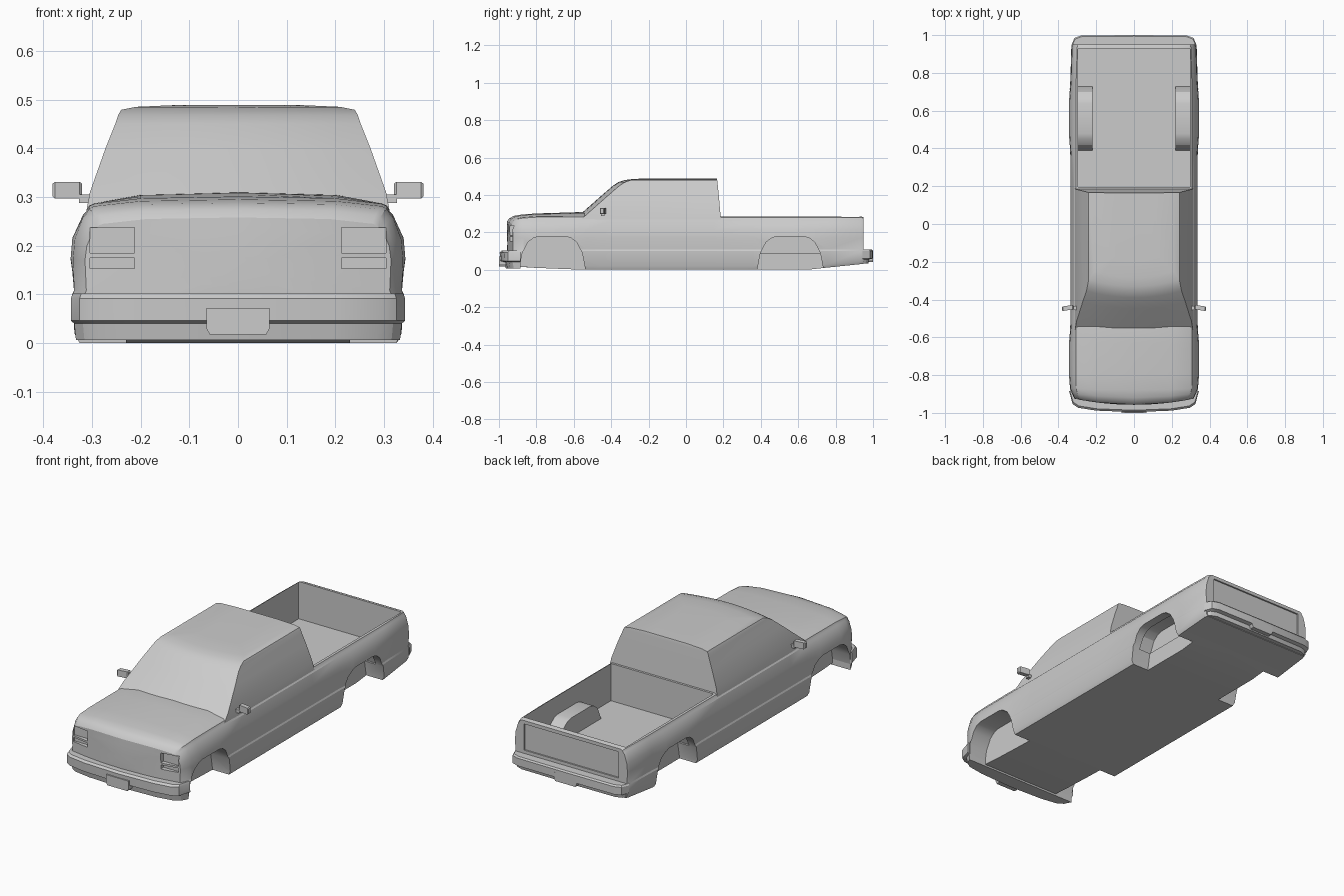
import bpy, bmesh, math

if "Cube" in bpy.data.objects:
    bpy.data.objects.remove(bpy.data.objects["Cube"])

def make(name, rings, caps=True):
    """Loft closed rings of 3D points into a solid."""
    bm = bmesh.new()
    vs = [[bm.verts.new(p) for p in r] for r in rings]
    n = len(vs[0])
    for a, b in zip(vs, vs[1:]):
        for i in range(n):
            j = (i + 1) % n
            bm.faces.new((a[i], a[j], b[j], b[i]))
    if caps:
        bm.faces.new(vs[0])
        bm.faces.new(vs[-1])
    bmesh.ops.recalc_face_normals(bm, faces=bm.faces)
    me = bpy.data.meshes.new(name)
    bm.to_mesh(me)
    bm.free()
    ob = bpy.data.objects.new(name, me)
    bpy.context.collection.objects.link(ob)
    return ob

def box(name, x0, x1, y0, y1, z0, z1):
    return make(name, [[(x0, y0, z), (x1, y0, z), (x1, y1, z), (x0, y1, z)] for z in (z0, z1)])

def prism(name, yz, x0, x1):
    return make(name, [[(x, y, z) for y, z in yz] for x in (x0, x1)])

def cut(ob, cutters):
    bpy.context.view_layer.objects.active = ob
    for c in cutters:
        c.hide_render = True
        m = ob.modifiers.new("cut", 'BOOLEAN')
        m.operation, m.solver, m.object = 'DIFFERENCE', 'EXACT', c
        bpy.ops.object.modifier_apply(modifier=m.name)

def smooth(ob, deg=28):
    bpy.ops.object.select_all(action='DESELECT')
    ob.select_set(True)
    bpy.context.view_layer.objects.active = ob
    bpy.ops.object.shade_smooth_by_angle(angle=math.radians(deg))

# Body: half cross-section, lofted along y
PROF = [(0, 0), (.325, 0), (.334, .02), (.337, .1), (.333, .108), (.336, .17), (.332, .215),
        (.318, .262), (.312, .268), (.306, .28), (.295, .285), (.2, .285), (0, .285)]

def section(y, zb, zt, zc, w=1, bow=0, flare=0, s=1):
    half = []
    for i, (x, z) in enumerate(PROF):
        if .02 <= z <= .215:
            x += flare
        if z <= .1:
            z = zb + z * (.1 - zb) / .1
        elif z > .17:
            z = .17 + (z - .17) * (zt - .17) / .115
        z += (zc - zt) * {11: .75, 12: 1}.get(i, 0)
        x *= w * s
        z = .15 + s * (z - .15)
        half.append((x, y + bow * (x / .33) ** 2, z))
    return half + [(-x, y, z) for x, y, z in half[-2:0:-1]]

nose = [section(-.957, .02, .245, .258, .935, .035, 0, s) for s in (.25, .5, .75, 1)]
stations = [  # y, bottom, side top, centre top, width, bow, flare
    (-.945, .02, .262, .275, .955, .033, 0), (-.92, .018, .275, .288, .98, .025, 0),
    (-.88, .015, .281, .295, 1, .01, .003), (-.8, .01, .286, .301, 1, 0, .008),
    (-.63, .003, .287, .306, 1, 0, .008), (-.53, 0, .287, .31, 1, 0, 0),
    (-.4, 0, .285, .29, 1, 0, 0), (.15, 0, .285, .285, 1, 0, 0),
    (.36, 0, .285, .285, 1, 0, 0), (.47, 0, .285, .285, 1, 0, .008),
    (.65, 0, .285, .285, 1, 0, .008), (.76, .012, .285, .285, 1, 0, 0),
    (.935, .03, .285, .285, .985, 0, 0), (.95, .031, .28, .28, .97, 0, 0)]
body = make("body", nose + [section(*s) for s in stations])

# Wheel well, bed, lamp and tailgate cutters
def arch(c, grow=0, low=-.1):
    pts = [(-.177, low), (-.175, .01), (-.16, .09), (-.13, .147), (-.1, .17), (-.07, .178)]
    pts = [(y - grow, z + (grow if z > .1 else 0)) for y, z in pts]
    return [(c + y, z) for y, z in pts] + [(c - y, z) for y, z in pts[::-1]]

wells, lamps = [], []
for sx in (-1, 1):
    for c in (-.715, .558):
        wells.append(prism("well_cutter", arch(c), sx * .23, sx * .5))
    for z0, z1 in ((.185, .237), (.153, .175)):
        xs = sorted((sx * .212, sx * .304))
        lamps.append(box("lamp_cutter", *xs, -1.1, -.918, z0, z1))
bed = box("bed_cutter", -.297, .297, .197, .927, .09, .4)
gate = box("tailgate_cutter", -.275, .275, .942, 1.1, .125, .262)
cut(body, [bed, gate] + wells + lamps)
smooth(body)

# Wheel housings inside the bed
for sx in (-1, 1):
    hump = prism("bed_wheel_housing", arch(.558, .01, .01), sx * .22, sx * .305)
    cut(hump, [w for w in wells if w.data.vertices[0].co.x * sx > 0 and w.data.vertices[0].co.y > 0])
    smooth(hump)
for c in wells + lamps + [bed, gate]:
    bpy.data.objects.remove(c)

# Cab: rings stacked in z (z, front y, half width, back y)
def cab_ring(z, yf, hw, yb):
    us = [i / 5 - 1 for i in range(11)]
    return [(u * hw, yf + .035 * u * u, z) for u in us] + \
           [(-u * hw, yb, z) for u in us]

cab = make("cab", [cab_ring(*r) for r in (
    (.268, -.597, .312, .187), (.31, -.55, .304, .183), (.4, -.448, .272, .175), (.45, -.39, .252, .17),
    (.468, -.362, .246, .168), (.479, -.33, .24, .167), (.485, -.285, .21, .166),
    (.489, -.2, .12, .165))])
smooth(cab)

# Bumpers: plan outline stacked in z with insets (z, y inset, x scale)
def bumper(name, half, levels, back, sgn):
    rings = []
    for z, dy, sx in levels:
        h = [(x * sx, sgn * max(y - dy, back), z) for x, y in half]
        rings.append(h + [(-x, y, z) for x, y, z in h[::-1] if x > 0])
    ob = make(name, rings)
    smooth(ob)

bumper("front_bumper",
       [(0, .998), (.2, .99), (.295, .975), (.325, .955), (.343, .888), (.3, .887), (.28, .886)],
       [(.006, .035, .97), (.04, .028, .98), (.046, .004, 1), (.092, .002, 1), (.102, .012, .99)],
       .885, -1)
bumper("rear_bumper",
       [(0, 1), (.28, .998), (.315, .985), (.332, .945), (.3, .941)],
       [(.034, .025, .97), (.055, .02, .98), (.06, 0, 1), (.1, 0, 1), (.108, .006, .99)],
       .94, 1)

# Number plates
def plate(name, z0, z1, y0, y1, x0=.058, x1=.065):
    zm = z0 + .012
    prof = [(-x0, z0), (x0, z0), (x1, zm), (x1, z1), (-x1, z1), (-x1, zm)]
    make(name, [[(x, y, z) for x, z in prof] for y in (y0, y1)])

plate("front_plate", .018, .072, -1, -.95)
plate("rear_plate", .04, .085, .96, 1)

# Door mirrors
for sx in (-1, 1):
    m = make("door_mirror", [[(sx * x, y + (x - .32) * -.15 + .01, z) for y, z in
             ((-.462 + d, .297 + d), (-.438 - d, .297 + d), (-.438 - d, .331 - d), (-.462 + d, .331 - d))]
             for x, d in ((.32, .004), (.325, 0), (.376, 0), (.381, .004))])
    prism("mirror_arm", [(-.455, .288), (-.435, .288), (-.435, .305), (-.455, .305)], sx * .295, sx * .326)
